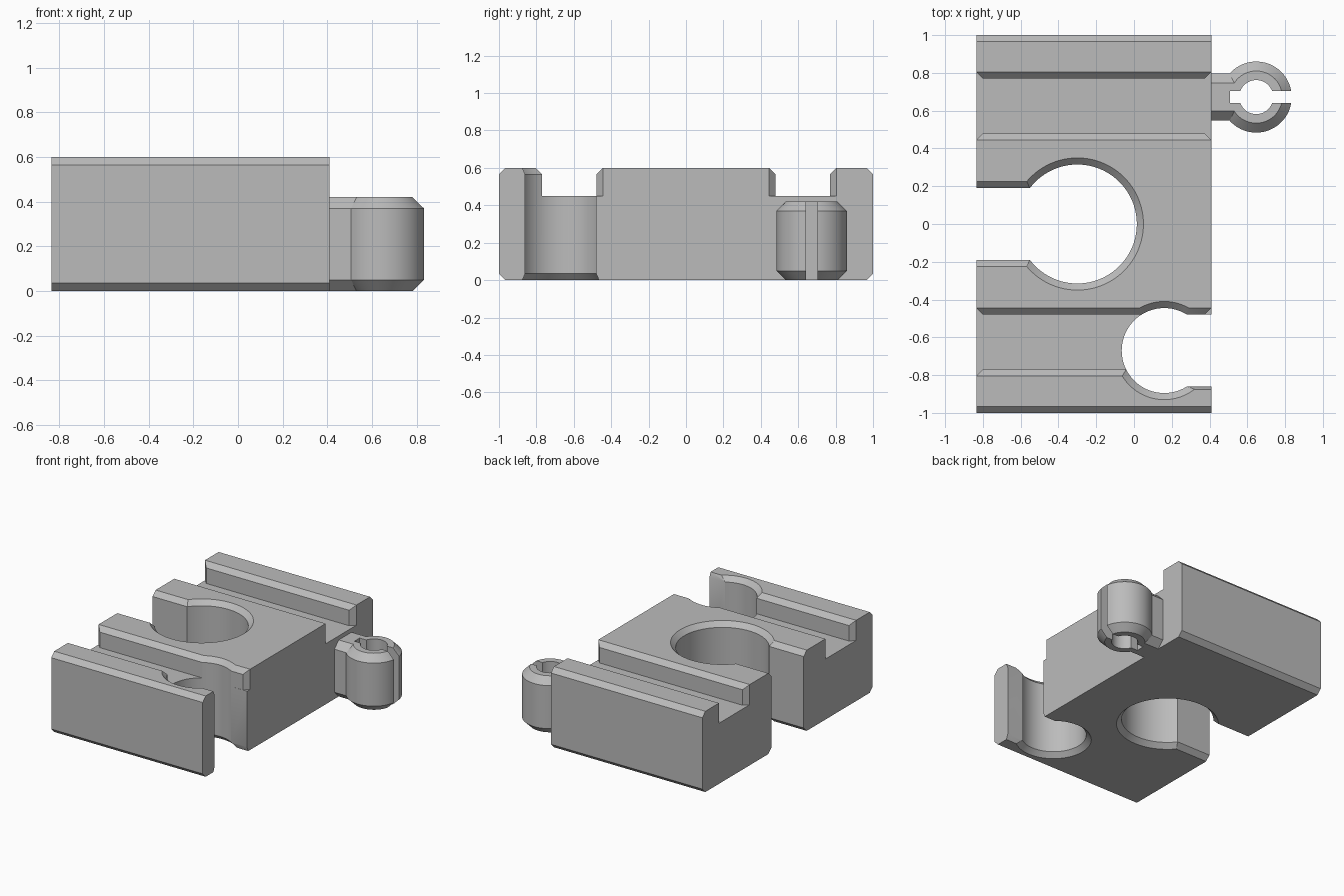
import bpy, bmesh, math
from mathutils import Matrix, Vector

if "Cube" in bpy.data.objects:
    bpy.data.objects.remove(bpy.data.objects["Cube"])

grey = bpy.data.materials.new("plain grey")
grey.diffuse_color = (0.5, 0.5, 0.5, 1)
grey.use_nodes = True
grey.node_tree.nodes["Principled BSDF"].inputs["Base Color"].default_value = grey.diffuse_color


def make_object(name, bm):
    bmesh.ops.recalc_face_normals(bm, faces=bm.faces)
    mesh = bpy.data.meshes.new(name)
    bm.to_mesh(mesh)
    bm.free()
    mesh.materials.append(grey)
    obj = bpy.data.objects.new(name, mesh)
    bpy.context.collection.objects.link(obj)
    return obj


def prism(name, points, start, end, axis="X"):
    """Extrude a (y, z) profile along X or an (x, y) profile along Z."""
    bm = bmesh.new()
    place = (lambda p: (start, p[0], p[1])) if axis == "X" else (lambda p: (p[0], p[1], start))
    face = bm.faces.new([bm.verts.new(place(p)) for p in points])
    step = Vector((end - start, 0, 0) if axis == "X" else (0, 0, end - start))
    geom = bmesh.ops.extrude_face_region(bm, geom=[face])["geom"]
    bmesh.ops.translate(bm, vec=step, verts=[v for v in geom if isinstance(v, bmesh.types.BMVert)])
    return make_object(name, bm)


def turned(name, x, y, profile, sides=96):
    """Stack rings from (radius, z) pairs into a closed round solid."""
    bm = bmesh.new()
    rings = [[bm.verts.new((x + r * math.cos(i * math.tau / sides),
                            y + r * math.sin(i * math.tau / sides), z))
              for i in range(sides)] for r, z in profile]
    for a, b in zip(rings, rings[1:]):
        for i in range(sides):
            j = (i + 1) % sides
            bm.faces.new((a[i], a[j], b[j], b[i]))
    bm.faces.new(rings[0])
    bm.faces.new(rings[-1])
    return make_object(name, bm)


def combine(obj, tools, operation="DIFFERENCE"):
    for tool in tools:
        mod = obj.modifiers.new("bool", "BOOLEAN")
        mod.operation, mod.solver, mod.object = operation, "EXACT", tool
        bpy.context.view_layer.update()
        mesh = bpy.data.meshes.new_from_object(
            obj.evaluated_get(bpy.context.evaluated_depsgraph_get()))
        obj.modifiers.clear()
        obj.data = mesh
        bpy.data.objects.remove(tool)


def mirrored(half):
    """Close a one-sided profile (offset, height) around a centre line."""
    return half + [(-a, b) for a, b in reversed(half)]


X0, X1, TOP, C = -0.835, 0.41, 0.60, 0.035


def flared(w, c):
    """Through-cut section: straight walls flaring at the top and bottom."""
    return [(w + c, -0.1), (w + c, 0), (w, C), (w, TOP - C), (w + c, TOP), (w + c, TOP + 0.1)]


# Track body with bevelled long edges
body = prism("track_body", mirrored([(1 - C, 0), (1, C), (1, TOP - C), (1 - C, TOP)]), X0, X1)

# Wheel grooves, bevelled along the top and at both ends
cutters = []
for side in (-1, 1):
    yc, w, floor = side * 0.6245, 0.1455, 0.45
    section = mirrored([(w, floor), (w, TOP - C), (w + C, TOP), (w + C, TOP + 0.1)])
    cutters.append(prism("groove", [(yc + a, z) for a, z in section], X0 - 0.1, X1 + 0.1))
    plan = mirrored([(w + C, X0 - 0.1), (w + C, X0), (w, X0 + C),
                     (w, X1 - C), (w + C, X1), (w + C, X1 + 0.1)])
    cutters.append(prism("groove_ends", [(x, yc + a) for a, x in plan], floor, TOP + 0.1, "Z"))

# Round sockets, each open to one end of the track
for x, y, r, w, c, s, e in ((-0.30, 0, 0.315, 0.19, C, X0 - 0.1, -0.45),
                            (0.16, -0.67, 0.225, 0.19, 0.015, 0.22, X1 + 0.1)):
    cutters.append(turned("socket", x, y, flared(r, C)))
    cutters.append(prism("socket_mouth", [(y + a, z) for a, z in mirrored(flared(w, c))], s, e))
combine(body, cutters)

# Split ring peg on a short neck
PX, PY, H, B = 0.647, 0.672, 0.42, 0.05
peg = turned("connector_peg", PX, PY, [(0.138, 0), (0.188, B), (0.188, H - B), (0.138, H)])
neck = mirrored([(0.075, 0), (0.125, B), (0.125, H - B), (0.075, H)])
combine(peg, [prism("neck", [(PY + a, z) for a, z in neck], X1, PX)], "UNION")
slot = mirrored([(0.031, -0.1), (0.031, H + 0.1)])
combine(peg, [turned("bore", PX, PY, [(0.09, -0.1), (0.09, H + 0.1)], 64),
              prism("split", [(PY + a, z) for a, z in slot], 0.508, 1.0)])

# Smooth round walls, crisp bevels
for obj in (body, peg):
    bpy.ops.object.select_all(action="DESELECT")
    obj.select_set(True)
    bpy.context.view_layer.objects.active = obj
    bpy.ops.object.shade_smooth_by_angle(angle=math.radians(25))
